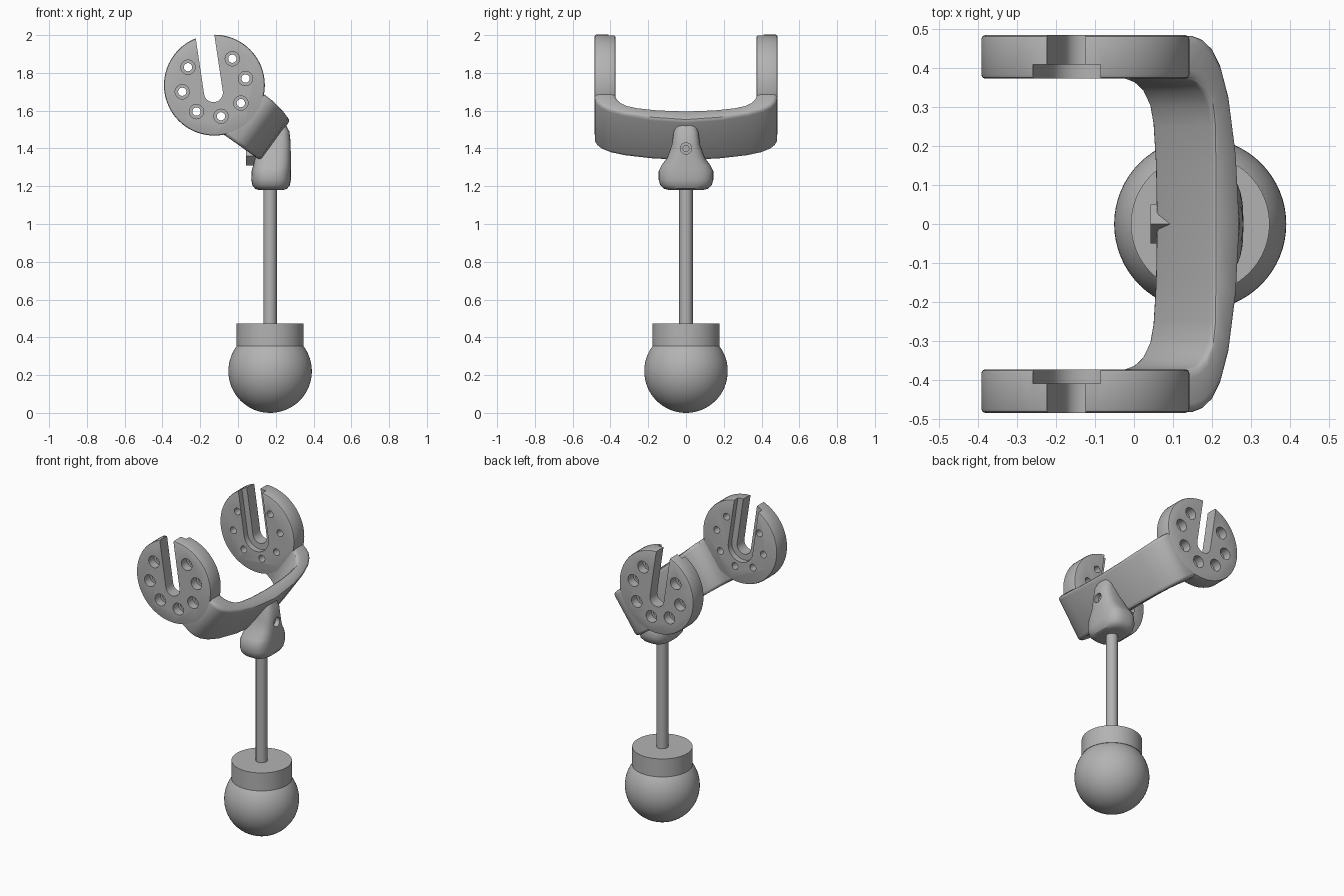
import bpy, bmesh, math
from mathutils import Matrix, Vector

if "Cube" in bpy.data.objects:
    bpy.data.objects.remove(bpy.data.objects["Cube"], do_unlink=True)

grey = bpy.data.materials.new("plain_grey")
grey.use_nodes = True
grey.diffuse_color = (0.45, 0.45, 0.45, 1)
grey.node_tree.nodes["Principled BSDF"].inputs["Base Color"].default_value = (0.45, 0.45, 0.45, 1)


def make(name, bm):
    bmesh.ops.recalc_face_normals(bm, faces=bm.faces)
    mesh = bpy.data.meshes.new(name)
    bm.to_mesh(mesh)
    bm.free()
    mesh.materials.append(grey)
    ob = bpy.data.objects.new(name, mesh)
    bpy.context.collection.objects.link(ob)
    return ob


def loft(bm, rings):
    """Skin closed rings of points and cap both ends."""
    rows = [[bm.verts.new(p) for p in ring] for ring in rings]
    n = len(rows[0])
    for a, b in zip(rows, rows[1:]):
        for i in range(n):
            bm.faces.new((a[i], a[(i + 1) % n], b[(i + 1) % n], b[i]))
    bm.faces.new(rows[0])
    bm.faces.new(rows[-1][::-1])


def prism(bm, outline, y0, y1):
    loft(bm, [[(x, y, z) for x, z in outline] for y in (y0, y1)])


def circle(x, z, r, n=24):
    return [(x + r * math.cos(math.tau * i / n), z + r * math.sin(math.tau * i / n)) for i in range(n)]


def slot(r, tilt=math.radians(8.5), n=16):
    """U outline open at the tilted top."""
    pts = [(r * math.cos(-math.pi * i / n), r * math.sin(-math.pi * i / n)) for i in range(n + 1)]
    pts += [(-r, 0.5), (r, 0.5)]
    c, s = math.cos(tilt), math.sin(tilt)
    return [(-0.13 + x * c - z * s, 1.695 + x * s + z * c) for x, z in pts]


def bevel(ob, width, segments=3):
    m = ob.modifiers.new("bevel", 'BEVEL')
    m.width, m.segments = width, segments
    m.limit_method, m.angle_limit = 'ANGLE', math.radians(40)


def cut(ob, cutter):
    m = ob.modifiers.new("cut", 'BOOLEAN')
    m.operation, m.solver, m.object = 'DIFFERENCE', 'EXACT', cutter


def finish(ob, angle=32):
    bpy.ops.object.select_all(action='DESELECT')
    ob.select_set(True)
    bpy.context.view_layer.objects.active = ob
    if ob.modifiers:
        bpy.ops.object.convert(target='MESH')
    bpy.ops.object.shade_smooth_by_angle(angle=math.radians(angle))


# Cutters: through holes and slots, then counterbores and slot recesses
holes = [(-0.265, 1.83), (-0.295, 1.70), (-0.22, 1.595), (-0.09, 1.57),
         (0.015, 1.64), (0.04, 1.77), (-0.03, 1.875)]
through, stepped = bmesh.new(), bmesh.new()
for s in (-1, 1):
    for x, z in holes:
        prism(through, circle(x, z, 0.022, 16), s * 0.3, s * 0.6)
        prism(stepped, circle(x, z, 0.038), s * 0.43, s * 0.6)
    prism(through, slot(0.05), s * 0.3, s * 0.6)
    prism(stepped, slot(0.088), s * 0.3, s * 0.41)
cutters = [make("through_cutter", through), make("step_cutter", stepped)]

# Slotted discs
discs = []
for s, name in ((-1, "front_disc"), (1, "back_disc")):
    bm = bmesh.new()
    prism(bm, circle(-0.125, 1.735, 0.267, 72), s * 0.373, s * 0.485)
    disc = make(name, bm)
    bevel(disc, 0.01, 2)
    discs.append(disc)

# Tilted U-shaped yoke: (inner depth, inner y, outer depth, outer y) along half its path
half = [(0.17, 0.376, 0.17, 0.483), (0.24, 0.374, 0.27, 0.483), (0.275, 0.363, 0.30, 0.474),
        (0.305, 0.34, 0.33, 0.452), (0.328, 0.30, 0.36, 0.41), (0.338, 0.25, 0.39, 0.33),
        (0.345, 0.15, 0.42, 0.18), (0.348, 0.0, 0.435, 0.0)]
path = half + [(a, -b, c, -d) for a, b, c, d in half[-2::-1]]
along, across = Vector((0.817, 0, -0.577)), Vector((0.577, 0, 0.817))


def yoke_point(depth, y, w):
    return Vector((-0.125, y, 1.735)) + along * depth + across * w


bm = bmesh.new()
rings = []
for di, yi, do, yo in path:
    top = 0.112 - 0.03 * max(0, 1 - (yi / 0.376) ** 2)
    rings.append([yoke_point(di, yi, -0.185), yoke_point(di, yi, top),
                  yoke_point(do, yo, top), yoke_point(do, yo, -0.185)])
loft(bm, rings)
yoke = make("yoke", bm)
bevel(yoke, 0.02)

# Rounded hub under the yoke: (z, min x, max x, half width)
bm = bmesh.new()
rings = []
for z, x0, x1, hy in [(1.18, 0.11, 0.24, 0.09), (1.187, 0.09, 0.26, 0.118), (1.205, 0.076, 0.274, 0.136),
                      (1.235, 0.07, 0.28, 0.145), (1.28, 0.072, 0.281, 0.145), (1.31, 0.08, 0.281, 0.13),
                      (1.35, 0.09, 0.281, 0.10), (1.42, 0.13, 0.28, 0.075), (1.49, 0.16, 0.272, 0.065),
                      (1.53, 0.18, 0.25, 0.05)]:
    ring = []
    for i in range(40):
        c, s = math.cos(math.tau * i / 40), math.sin(math.tau * i / 40)
        ring.append(((x0 + x1) / 2 + (x1 - x0) / 2 * math.copysign(abs(c) ** 0.7, c),
                     hy * math.copysign(abs(s) ** 0.7, s), z))
    rings.append(ring)
loft(bm, rings)
hub = make("hub", bm)

# Set screw hole in the hub and yoke
side = Matrix.Rotation(math.pi / 2, 4, 'Y')
for r, depth in ((0.03, 0.03), (0.016, 0.07)):
    bm = bmesh.new()
    bmesh.ops.create_cone(bm, cap_ends=True, segments=24, radius1=r, radius2=r, depth=0.2,
                          matrix=Matrix.Translation((0.38 - depth, 0, 1.4)) @ side)
    cutter = make("screw_cutter", bm)
    cutters.append(cutter)
    cut(hub, cutter)
    cut(yoke, cutter)
for ob in discs + [yoke]:
    cut(ob, cutters[0])
    cut(ob, cutters[1])
for ob in discs + [yoke, hub]:
    finish(ob)
for c in cutters:
    bpy.data.objects.remove(c, do_unlink=True)

# Pointed nub on the inner face
bm = bmesh.new()
loft(bm, [[(x, 0.05, 1.36), (x, 0, 1.36 + h), (x, -0.05, 1.36), (x, 0, 1.31)]
          for x, h in ((0.042, 0.05), (0.11, 0.09))])
make("nub", bm)


# Rod, collar and ball
def column(name, r, z0, z1, sides):
    bm = bmesh.new()
    bmesh.ops.create_cone(bm, cap_ends=True, segments=sides, radius1=r, radius2=r, depth=z1 - z0,
                          matrix=Matrix.Translation((0.17, 0, (z0 + z1) / 2)))
    finish(make(name, bm))


column("rod", 0.036, 0.45, 1.25, 12)
column("collar", 0.178, 0.355, 0.472, 64)
bm = bmesh.new()
bmesh.ops.create_uvsphere(bm, u_segments=64, v_segments=32, radius=0.221,
                          matrix=Matrix.Translation((0.17, 0, 0.221)))
finish(make("ball", bm))
